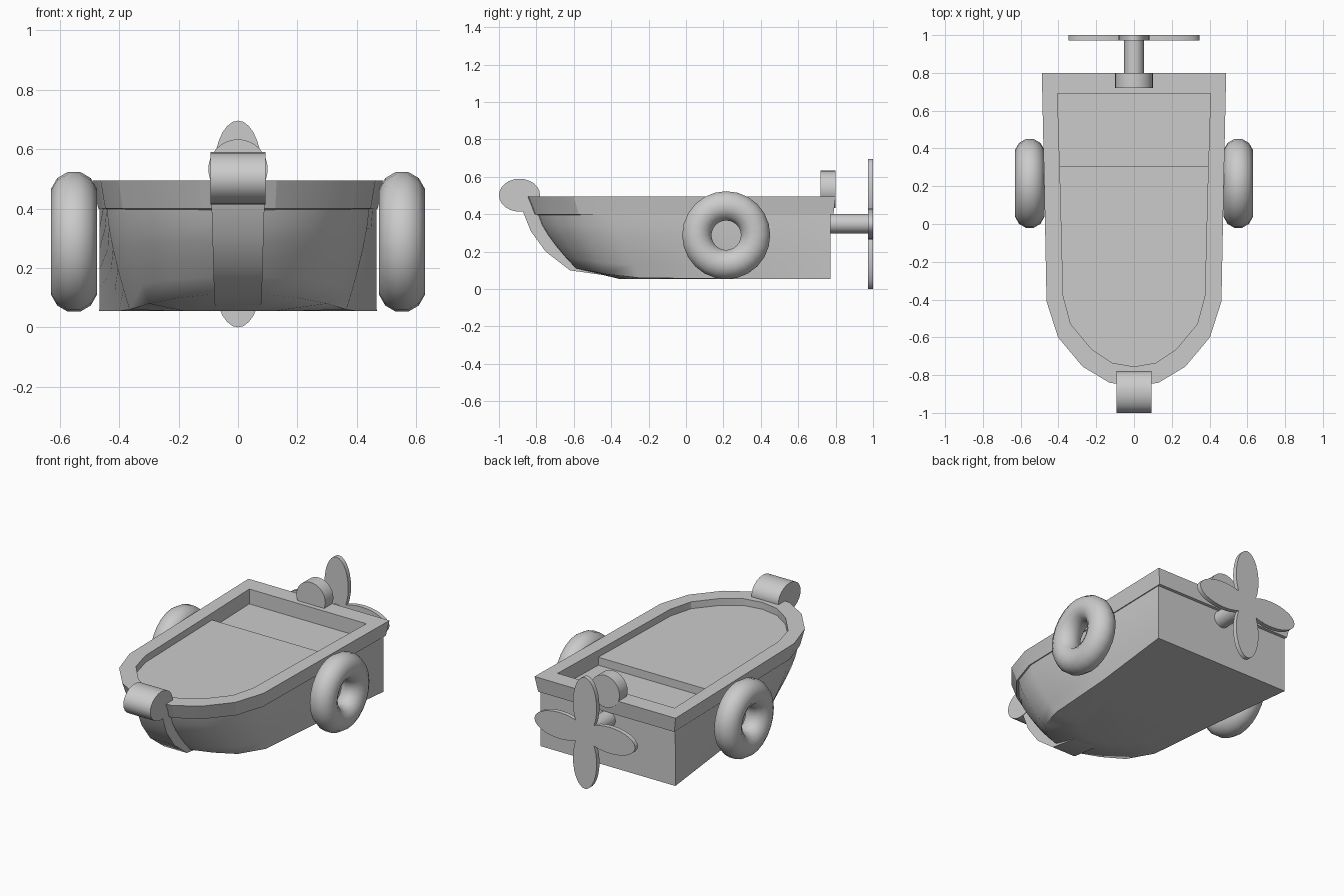
import bpy, bmesh, math
from mathutils import Matrix, Vector

if "Cube" in bpy.data.objects:
    bpy.data.objects.remove(bpy.data.objects["Cube"], do_unlink=True)

grey = bpy.data.materials.new("plain grey")
grey.use_nodes = True
grey.diffuse_color = (0.6, 0.6, 0.6, 1)
grey.node_tree.nodes["Principled BSDF"].inputs["Base Color"].default_value = (0.6, 0.6, 0.6, 1)


def finish(name, bm, angle=30):
    bmesh.ops.recalc_face_normals(bm, faces=bm.faces)
    mesh = bpy.data.meshes.new(name)
    bm.to_mesh(mesh)
    bm.free()
    mesh.materials.append(grey)
    ob = bpy.data.objects.new(name, mesh)
    bpy.context.collection.objects.link(ob)
    bpy.ops.object.select_all(action="DESELECT")
    ob.select_set(True)
    bpy.context.view_layer.objects.active = ob
    bpy.ops.object.shade_smooth_by_angle(angle=math.radians(angle))
    return ob


def mirror(half):
    """Close a half outline, from the stern to the bow centre, across x = 0."""
    return half + [(-p[0], *p[1:]) for p in reversed(half[:-1])]


def loft(bm, loops, wrap=False):
    rings = [[bm.verts.new(p) for p in loop] for loop in loops]
    n = len(rings[0])
    pairs = list(zip(rings, rings[1:])) + ([(rings[-1], rings[0])] if wrap else [])
    for a, b in pairs:
        for i in range(n):
            j = (i + 1) % n
            bm.faces.new((a[i], a[j], b[j], b[i]))
    if not wrap:
        bm.faces.new(rings[0])
        bm.faces.new(rings[-1])


def at(points, z):
    return [(x, y, z) for x, y in points]


def cylinder(name, radius, y0, y1, z, segments=32):
    bm = bmesh.new()
    ring = [(radius * math.cos(i * math.tau / segments), radius * math.sin(i * math.tau / segments))
            for i in range(segments)]
    loft(bm, [[(x, y, z + h) for x, h in ring] for y in (y0, y1)])
    return finish(name, bm)


# Gunwale: a flared band with an open middle
outer = mirror([(0.488, 0.80), (0.475, 0.2), (0.463, -0.41), (0.402, -0.6),
                (0.272, -0.755), (0.13, -0.84), (0, -0.86)])
inner = mirror([(0.405, 0.69), (0.39, 0.2), (0.375, -0.38), (0.335, -0.53),
                (0.225, -0.662), (0.115, -0.735), (0, -0.755)])
lower = [(x * 0.965, y * (0.985 if y > 0 else 0.955)) for x, y in outer]
bm = bmesh.new()
loft(bm, [at(lower, 0.40), at(outer, 0.495), at(inner, 0.495), at(inner, 0.385)], wrap=True)
finish("gunwale", bm, 20)

# Hull: rings from the deck line down to the keel, bulging between
top = [(x * 0.955, y * (0.965 if y > 0 else 0.935), 0.402) for x, y in outer]
keel = mirror([(0.467, 0.772, 0.055), (0.40, 0.2, 0.055), (0.365, -0.25, 0.06),
               (0.30, -0.43, 0.08), (0.20, -0.53, 0.10), (0.10, -0.585, 0.11), (0, -0.60, 0.115)])
bm = bmesh.new()
rings = []
for i in range(6):
    t = i / 5
    s = t ** 1.4
    rings.append([(a[0] + (b[0] - a[0]) * s, a[1] + (b[1] - a[1]) * s, a[2] + (b[2] - a[2]) * t)
                  for a, b in zip(top, keel)])
rings.append([(x * 0.6, y * (1 if y > 0.7 else 0.6), 0.055) for x, y, z in keel])
loft(bm, rings)
finish("hull", bm, 50)

# Raised front deck and lower rear well floor
front = [p for p in inner if p[1] < 0.1]
bm = bmesh.new()
front = [(0.393, 0.305)] + front + [(-0.393, 0.305)]
loft(bm, [at(front, 0.38), at(front, 0.452)])
finish("front_deck", bm)
bm = bmesh.new()
well = [(0.407, 0.70), (0.392, 0.28), (-0.392, 0.28), (-0.407, 0.70)]
loft(bm, [at(well, 0.37), at(well, 0.392)])
finish("rear_floor", bm)

# Bow scroll: flattened roll across the stem
bm = bmesh.new()
roll = [(-0.89 + 0.11 * math.cos(a), 0.502 + 0.088 * math.sin(a))
        for a in (i * math.tau / 24 for i in range(24))]
loft(bm, [[(x, y, z) for y, z in roll] for x in (-0.093, 0.093)])
finish("bow_scroll", bm)

# Stem band running from the scroll down to the keel
path = [(-0.89, 0.47), (-0.87, 0.41), (-0.83, 0.31), (-0.75, 0.20), (-0.62, 0.10),
        (-0.37, 0.065), (-0.2, 0.055)]
bm = bmesh.new()
sections = []
for i, (y, z) in enumerate(path):
    w = 0.092 - 0.003 * i
    back = (y + 0.10 * (1 - i / 9), z + 0.02 + 0.01 * i)
    sections.append([(-w, y, z), (w, y, z), (w, *back), (-w, *back)])
loft(bm, sections)
finish("stem_band", bm, 35)

# Ring tyres on both sides
for side, name in ((1, "left_tyre"), (-1, "right_tyre")):
    bm = bmesh.new()
    loops = []
    for i in range(24):
        a = i * math.tau / 24
        loop = []
        for k in range(12):
            b = (k + 0.5) * math.tau / 12
            r = 0.157 + 0.081 * math.cos(b)
            loop.append((side * (0.552 + 0.08 * math.sin(b)), 0.215 + r * math.cos(a), 0.288 + r * math.sin(a)))
        loops.append(loop)
    loft(bm, loops, wrap=True)
    finish(name, bm, 60)

# Stern drive: round cap, shaft and four-petal propeller
cylinder("stern_cap", 0.10, 0.72, 0.80, 0.533)
cylinder("propeller_shaft", 0.052, 0.74, 0.985, 0.35)
for i in range(4):
    bm = bmesh.new()
    turn = Matrix.Rotation(i * math.pi / 2, 3, "Y")
    petal = [Vector((0.082 * math.cos(a), 0, 0.173 + 0.175 * math.sin(a)))
             for a in (k * math.tau / 28 for k in range(28))]
    loft(bm, [[turn @ p + Vector((0, y, 0.348)) for p in petal] for y in (0.972, 1.0)])
    finish(f"propeller_blade_{i + 1}", bm)
